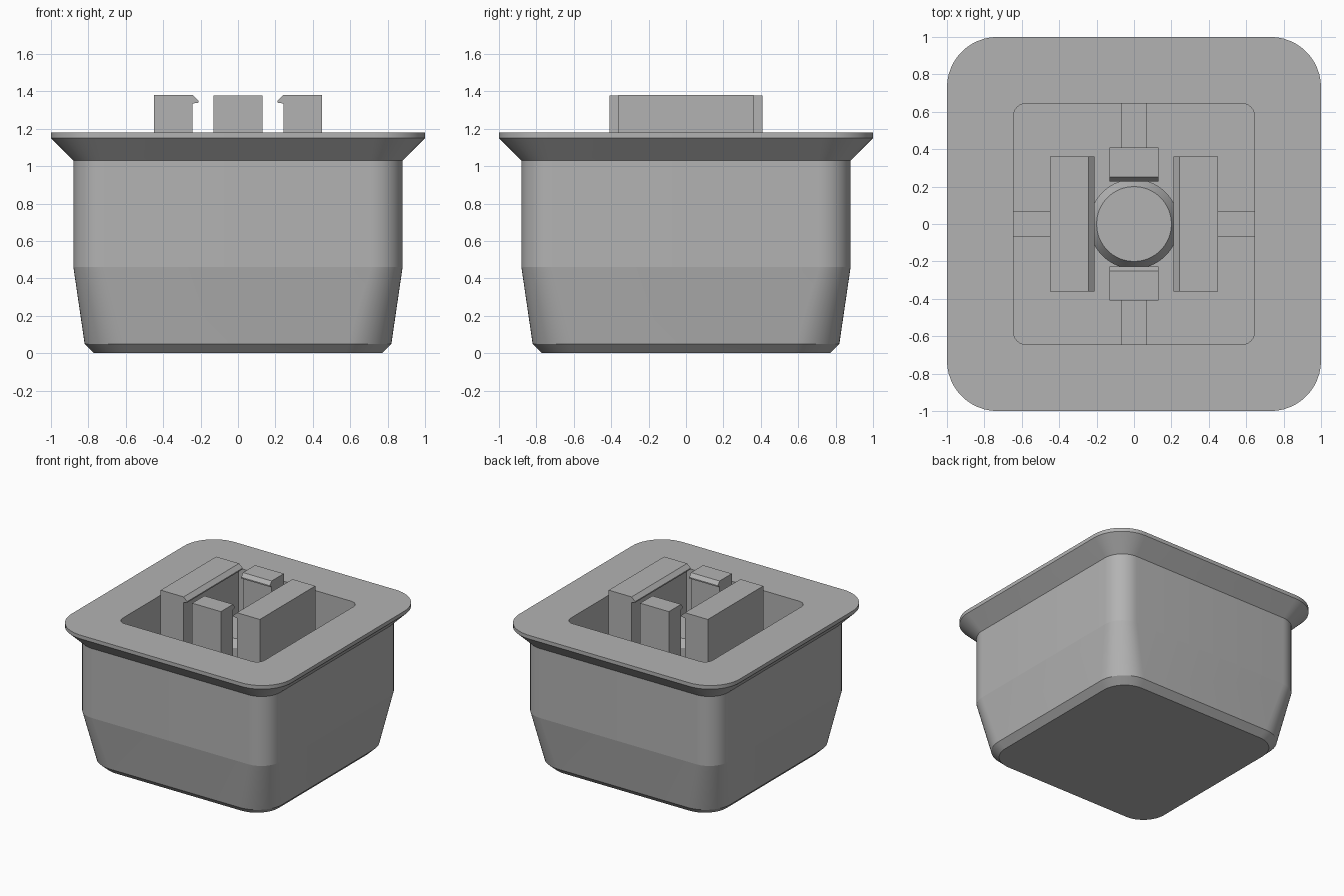
import bpy, bmesh, math
from mathutils import Matrix

cube = bpy.data.objects.get("Cube")
if cube:
    bpy.data.objects.remove(cube, do_unlink=True)

grey = bpy.data.materials.new("plain grey")
grey.use_nodes = True
colour = (0.45, 0.45, 0.45, 1)
grey.diffuse_color = colour
grey.node_tree.nodes["Principled BSDF"].inputs["Base Color"].default_value = colour

FLOOR = 0.25


def finish(name, bm):
    bmesh.ops.recalc_face_normals(bm, faces=bm.faces)
    mesh = bpy.data.meshes.new(name)
    bm.to_mesh(mesh)
    bm.free()
    mesh.materials.append(grey)
    obj = bpy.data.objects.new(name, mesh)
    bpy.context.collection.objects.link(obj)
    return obj


def rounded_square(half, radius, z, steps=12):
    points = []
    for corner in range(4):
        mid = math.radians(45 + 90 * corner)
        cx = math.copysign(half - radius, math.cos(mid))
        cy = math.copysign(half - radius, math.sin(mid))
        for i in range(steps + 1):
            a = math.pi / 2 * (corner + i / steps)
            points.append((cx + radius * math.cos(a), cy + radius * math.sin(a), z))
    return points


def circle(radius, z, sides=64):
    return [(radius * math.cos(math.tau * i / sides),
             radius * math.sin(math.tau * i / sides), z) for i in range(sides)]


def loft(name, sections):
    """Skin stacked rings, smooth around and crisp between levels."""
    bm = bmesh.new()
    rings = [[bm.verts.new(p) for p in s] for s in sections]
    n = len(rings[0])
    for a, b in zip(rings, rings[1:]):
        for i in range(n):
            j = (i + 1) % n
            bm.faces.new((a[i], a[j], b[j], b[i]))
    bm.faces.new(rings[0])
    bm.faces.new(rings[-1])
    for f in bm.faces:
        f.smooth = True
    for e in bm.edges:
        e.smooth = abs(e.verts[0].co.z - e.verts[1].co.z) > 1e-5
    return finish(name, bm)


def extrude_profile(name, profile, half_width, angle):
    """Extrude an outward/height profile sideways, then turn it about z."""
    bm = bmesh.new()
    face = bm.faces.new([bm.verts.new((u, -half_width, z)) for u, z in profile])
    ext = bmesh.ops.extrude_face_region(bm, geom=[face])
    verts = [v for v in ext["geom"] if isinstance(v, bmesh.types.BMVert)]
    bmesh.ops.translate(bm, verts=verts, vec=(0, 2 * half_width, 0))
    bmesh.ops.transform(bm, verts=bm.verts, matrix=Matrix.Rotation(angle, 4, "Z"))
    return finish(name, bm)


# Tapered tub with flared rim and square pocket
levels = [(0.77, 0.2, 0), (0.82, 0.23, 0.05), (0.88, 0.17, 0.46),
          (0.88, 0.17, 1.03), (1, 0.27, 1.15), (1, 0.27, 1.18),
          (0.645, 0.07, 1.18), (0.645, 0.07, FLOOR)]
loft("tub", [rounded_square(*level) for level in levels])

# Central post with chamfered top
loft("centre_post", [circle(0.24, FLOOR - 0.02), circle(0.24, 1.0), circle(0.2, 1.06)])


# Hooked clips, each braced to the pocket wall by a rib
def clip_profile(inner, tip, outer, top):
    return [(outer, FLOOR - 0.02), (outer, top), (inner, top), (tip, top - 0.03),
            (tip, top - 0.04), (inner, top - 0.045), (inner, FLOOR - 0.02)]


for turn, side in enumerate(("left", "back", "right", "front")):
    angle = turn * math.pi / 2
    if turn % 2 == 0:
        profile, half, outer = clip_profile(0.242, 0.21, 0.45, 1.38), 0.36, 0.45
    else:
        profile, half, outer = clip_profile(0.25, 0.227, 0.408, 1.377), 0.13, 0.408
    extrude_profile(side + "_clip", profile, half, angle)
    rib = [(outer - 0.01, FLOOR - 0.02), (0.66, FLOOR - 0.02), (0.66, 0.85), (outer - 0.01, 0.85)]
    extrude_profile(side + "_rib", rib, 0.068, angle)
